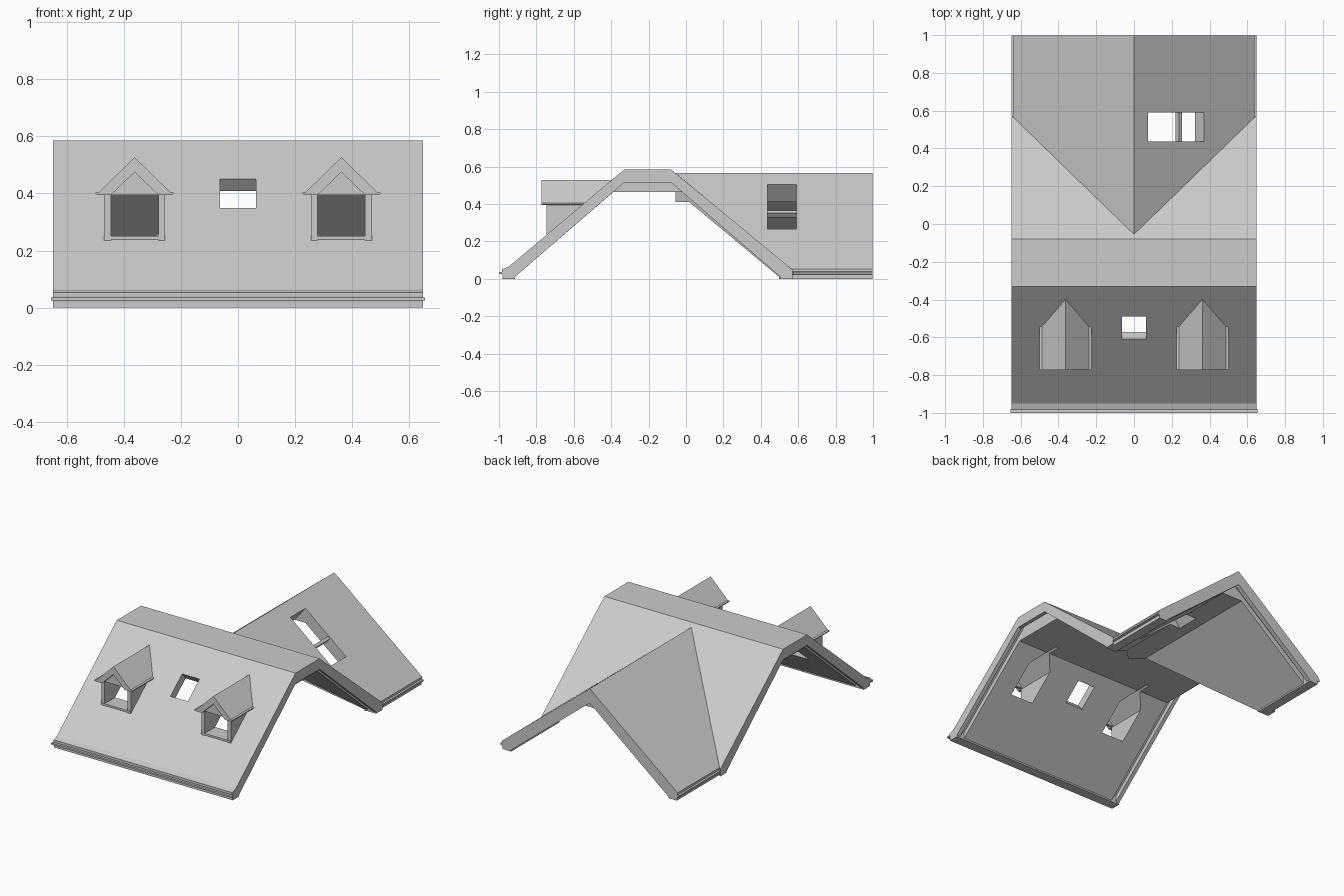
import bpy, bmesh, math
from mathutils import Vector, Matrix

if "Cube" in bpy.data.objects:
    bpy.data.objects.remove(bpy.data.objects["Cube"])


def finish(bm, name):
    bmesh.ops.remove_doubles(bm, verts=bm.verts, dist=1e-5)
    bmesh.ops.recalc_face_normals(bm, faces=bm.faces)
    me = bpy.data.meshes.new(name)
    bm.to_mesh(me)
    bm.free()
    ob = bpy.data.objects.new(name, me)
    bpy.context.collection.objects.link(ob)
    return ob


def loft(name, rings, axis='y', cut=None, half=False):
    """Loft profiles (t, points) along an axis; cut = (point, normal) trims the normal side."""
    bm = bmesh.new()
    loops = []
    for t, pts in rings:
        loops.append([bm.verts.new((t, a, b) if axis == 'x' else (a, t, b)) for a, b in pts])
    for l0, l1 in zip(loops, loops[1:]):
        for i in range(len(l0)):
            j = (i + 1) % len(l0)
            bm.faces.new((l0[i], l0[j], l1[j], l1[i]))
    bm.faces.new(loops[0])
    bm.faces.new(loops[-1])
    bmesh.ops.remove_doubles(bm, verts=bm.verts, dist=1e-5)
    bmesh.ops.recalc_face_normals(bm, faces=bm.faces)
    if cut:
        geom = bm.verts[:] + bm.edges[:] + bm.faces[:]
        bmesh.ops.bisect_plane(bm, geom=geom, dist=1e-6, plane_co=cut[0],
                               plane_no=Vector(cut[1]).normalized(), clear_outer=True)
        open_edges = [e for e in bm.edges if e.is_boundary]
        bmesh.ops.holes_fill(bm, edges=open_edges, sides=0)
    if half:
        seam = [f for f in bm.faces if all(abs(v.co.x) < 1e-4 for v in f.verts)]
        bmesh.ops.delete(bm, geom=seam, context='FACES')
    ob = finish(bm, name)
    if half:
        m = ob.modifiers.new("mirror", 'MIRROR')
        m.merge_threshold = 0.0005
        apply(ob, m)
    return ob


def apply(ob, mod):
    bpy.context.view_layer.objects.active = ob
    bpy.ops.object.modifier_apply(modifier=mod.name)


def box(name, center, size, rot=None):
    bm = bmesh.new()
    bmesh.ops.create_cube(bm, size=1)
    M = Matrix.Translation(center) @ (rot or Matrix()) @ Matrix.Diagonal((*size, 1))
    bmesh.ops.transform(bm, matrix=M, verts=bm.verts)
    return finish(bm, name)


def carve(ob, cutter):
    cutter.hide_render = True
    m = ob.modifiers.new("hole", 'BOOLEAN')
    m.operation, m.solver, m.object = 'DIFFERENCE', 'EXACT', cutter
    apply(ob, m)
    bpy.data.objects.remove(cutter)


# Main roof: right half up to the valley, mirrored; groove behind each gable board
def main_profile(front, back, foot=0.01):
    return [(-.915, 0), (-.98, 0), (-.98, .022), (-.985, .038), (-.985, .052), (-.95, .063),
            (-.33, .585), (-.08, .585), (.57, .048), (.57, 0), (.505, 0), (.505, foot),
            back, front, (-.915, foot)]


panel = main_profile((-.387, .465), (-.022, .465))
groove = main_profile((-.33, .555), (-.08, .555), .05)
board = main_profile((-.33, .515), (-.08, .515))
valley = (0, -.055, 0)
main_roof = loft("main_roof", [(0, panel), (.59, panel), (.59, groove), (.622, groove),
                               (.622, board), (.648, board)], 'x',
                 (valley, (-.97, 1, 0)), True)
box("front_gutter", (0, -.99, .03), (1.31, .02, .011))


# Rear wing: ridge runs front to back, trimmed at the same valley
def wing_profile(mid, ridge, foot=0.01):
    return [(0, .565), (.61, .074), (.637, .052), (.637, .038), (.648, .036), (.648, .025),
            (.632, .022), (.632, 0), (.57, 0), (.57, foot), mid, (0, ridge)]


w_panel = wing_profile((.075, .41), .41)
w_groove = wing_profile((.02, .495), .51, .055)
w_board = wing_profile((.02, .454), .47)
wing_roof = loft("wing_roof", [(-.2, w_panel), (.935, w_panel), (.935, w_groove),
                               (.967, w_groove), (.967, w_board), (.997, w_board)], 'y',
                 (valley, (.97, -1, 0)), True)

# Skylight in the front slope
tilt = Matrix.Rotation(math.atan(.842), 4, 'X')
carve(main_roof, box("skylight_cutter", (0, -.549, .4), (.126, .157, .26), tilt))

# Double skylight in the wing with its dividing bar
lean = Matrix.Rotation(math.atan(.805), 4, 'Y')
carve(wing_roof, box("wing_cutter", (.2225, .513, .386), (.379, .155, .26), lean))
box("skylight_bar", (.236, .513, .347), (.02, .157, .03), lean)

# Two dormers, trimmed where they sink into the front slope
slope = ((0, -.33, .555), (0, .842, -1))
for side, s in (("left", -1), ("right", 1)):
    cx = .3625 * s

    def part(name, pts, y0, y1, cut=slope):
        pts = [(x + cx, z) for x, z in pts]
        return loft(f"{side}_dormer_{name}", [(y0, pts), (y1, pts)], 'y', cut)

    carve(main_roof, part("cutter", [(-.083, .25), (.083, .25), (.083, .395), (0, .475),
                                     (-.083, .395)], -.73, -.3, None))
    for k in (-1, 1):
        part("cheek", [(.083 * k, .18), (.107 * k, .18), (.107 * k, .4), (.083 * k, .4)],
             -.745, -.36)
    half = [(.083, .395), (.128, .395), (.137, .398), (.137, .404), (.124, .406)]
    part("roof", half + [(0, .527)] + [(-x, z) for x, z in reversed(half)] + [(0, .475)],
         -.773, -.33)
    part("gable", [(-.095, .395), (.095, .395), (0, .487)], -.745, -.728, None)
    part("sill", [(-.107, .239), (.107, .239), (.107, .251), (-.107, .251)], -.747, -.72, None)
